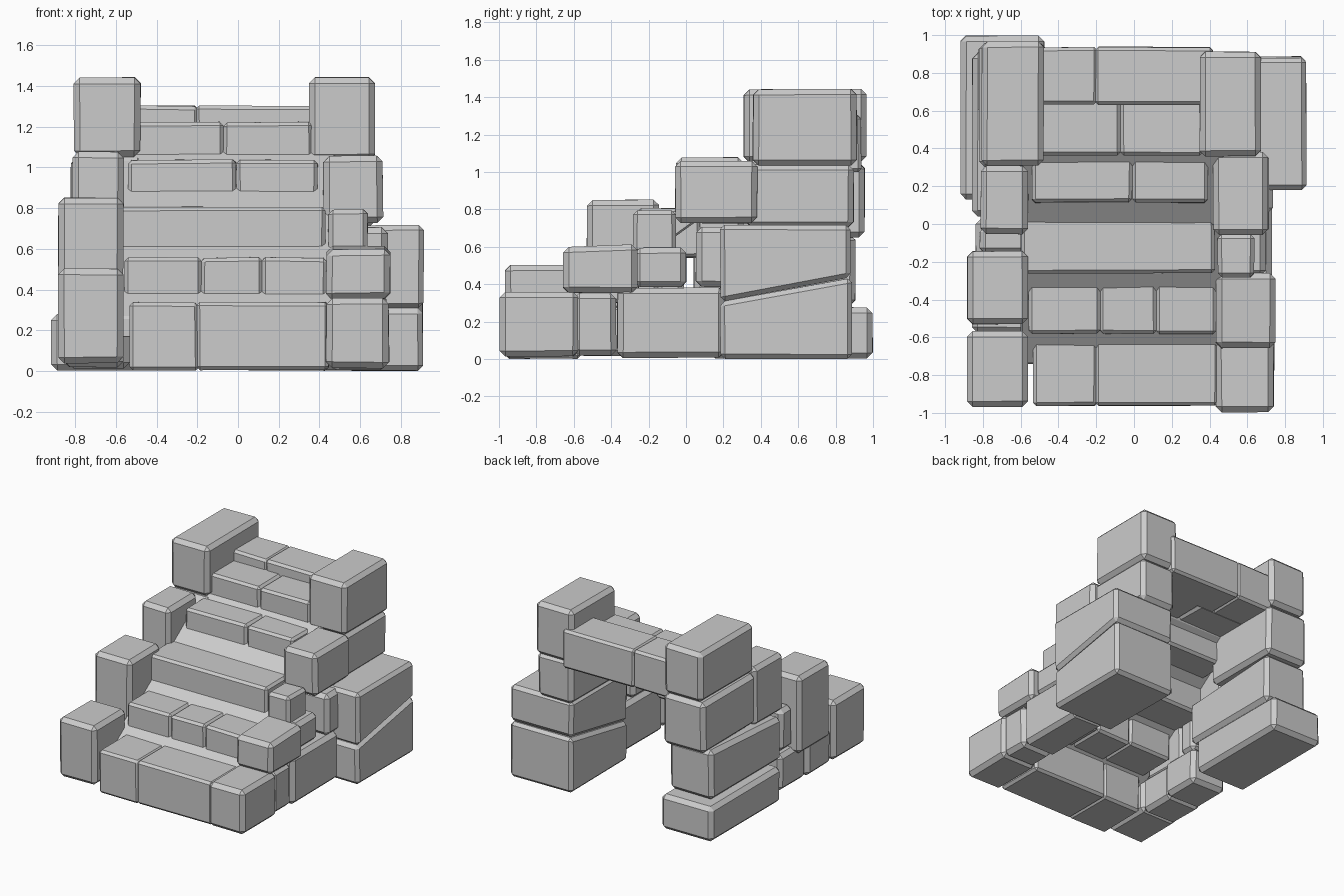
import bpy, bmesh, random

if "Cube" in bpy.data.objects:
    bpy.data.objects.remove(bpy.data.objects["Cube"])
random.seed(4)


def block(name, x, y, z, top=None, bottom=None, bevel=0.03, jitter=0.006, back=None):
    """Chipped stone: a box with chamfered edges and slightly uneven corners.
    top / bottom give optional (front, back) heights for a slanted face,
    back gives optional (left, right) y positions of the rear face."""
    top = top or (z[1], z[1])
    bottom = bottom or (z[0], z[0])
    back = back or (y[1], y[1])
    bm = bmesh.new()
    bmesh.ops.create_cube(bm, size=1)
    for v in bm.verts:
        i, j, k = (int(c > 0) for c in v.co)
        v.co = (x[i], back[i] if j else y[0], (bottom, top)[k][j])
        # pull corners inward so the outer size stays true
        v.co.x += random.uniform(0, jitter) * (1 - 2 * i)
        v.co.y += random.uniform(0, jitter) * (1 - 2 * j)
        v.co.z += random.uniform(0, jitter) * (1 - 2 * k)
    bmesh.ops.bevel(bm, geom=bm.edges[:], offset=bevel, segments=1,
                    affect='EDGES', profile=0.5)
    bmesh.ops.recalc_face_normals(bm, faces=bm.faces[:])
    me = bpy.data.meshes.new(name)
    bm.to_mesh(me)
    bm.free()
    ob = bpy.data.objects.new(name, me)
    bpy.context.collection.objects.link(ob)
    return ob


# Stair treads: name, x ranges of the stones in the row, y range, z range
treads = [
    ("tread_1", [(-.535, -.19), (-.21, .45)], (-.965, -.56), (0, .34)),
    ("tread_2", [(-.56, -.175), (-.185, .125), (.115, .44)], (-.585, -.25), (.3, .56)),
    ("tread_3", [(-.6, .43)], (-.265, .08), (.54, .81)),
    ("tread_4", [(-.545, -.005), (-.01, .395)], (.11, .38), (.8, 1.04)),
    ("tread_5", [(-.52, -.07), (-.075, .37)], (.36, .67), (1.0, 1.225)),
    ("tread_6", [(-.52, -.19), (-.21, .42)], (.63, .94), (1.0, 1.305)),
]
for name, spans, y, z in treads:
    for n, x in enumerate(spans):
        block(f"{name}_stone_{n + 1}", x, y, z, bevel=0.018)

# Sloped bed that fills the gaps between the treads
block("sloped_bed", (-.6, .48), (-.74, .42), (0, 1),
      top=(.265, 1.105), bottom=(.16, 1.0), bevel=0.01, jitter=0)

# Right wall stones
block("right_front_base", (.43, .745), (-1, -.57), (0.01, .36))
block("right_front_cap", (.43, .75), (-.66, -.26), (.35, .615), top=(.60, .62))
block("right_base_2", (.45, .73), (-.6, -.37), (.015, .355))
block("right_base_3", (.45, .735), (-.37, .21), (.005, .385))
block("right_mid_1", (.45, .70), (-.28, .005), (.38, .60))
block("right_small_cap", (.44, .64), (-.285, -.05), (.56, .795), bevel=0.022)
block("right_mid_2", (.45, .74), (.05, .25), (.385, .71))
block("right_upper", (.415, .715), (-.06, .385), (.725, 1.06))
block("right_back_base", (.37, .91), (.18, .89), (0, .4), top=(.31, .44), bevel=0.025)
block("right_back_mid", (.37, .915), (.18, .885), (.31, .72), bottom=(.305, .435),
      bevel=0.025)
block("right_back_upper", (.36, .67), (.32, .90), (.70, 1.045))
block("right_tower", (.345, .675), (.355, .915), (1.03, 1.445))

# Left wall stones
block("left_front", (-.885, -.56), (-.97, -.565), (.035, .505))
block("left_base_2", (-.86, -.56), (-.58, -.27), (.015, .3))
block("left_post", (-.885, -.56), (-.535, -.14), (.25, .855))
block("left_base_3", (-.84, -.53), (-.29, .03), (.01, .3))
block("left_mid_1", (-.82, -.56), (-.16, -.01), (.3, .63))
block("left_upper", (-.815, -.555), (-.055, .31), (.62, 1.08))
block("left_back_base", (-.92, -.47), (.125, 1), (0, .28), back=(1, 1))
block("left_back_mid", (-.86, -.48), (.04, .91), (.28, .66), top=(.62, .67))
block("left_back_upper", (-.825, -.46), (.3, .96), (.65, 1.05))
block("left_tower", (-.81, -.475), (.305, .97), (1.05, 1.445))
